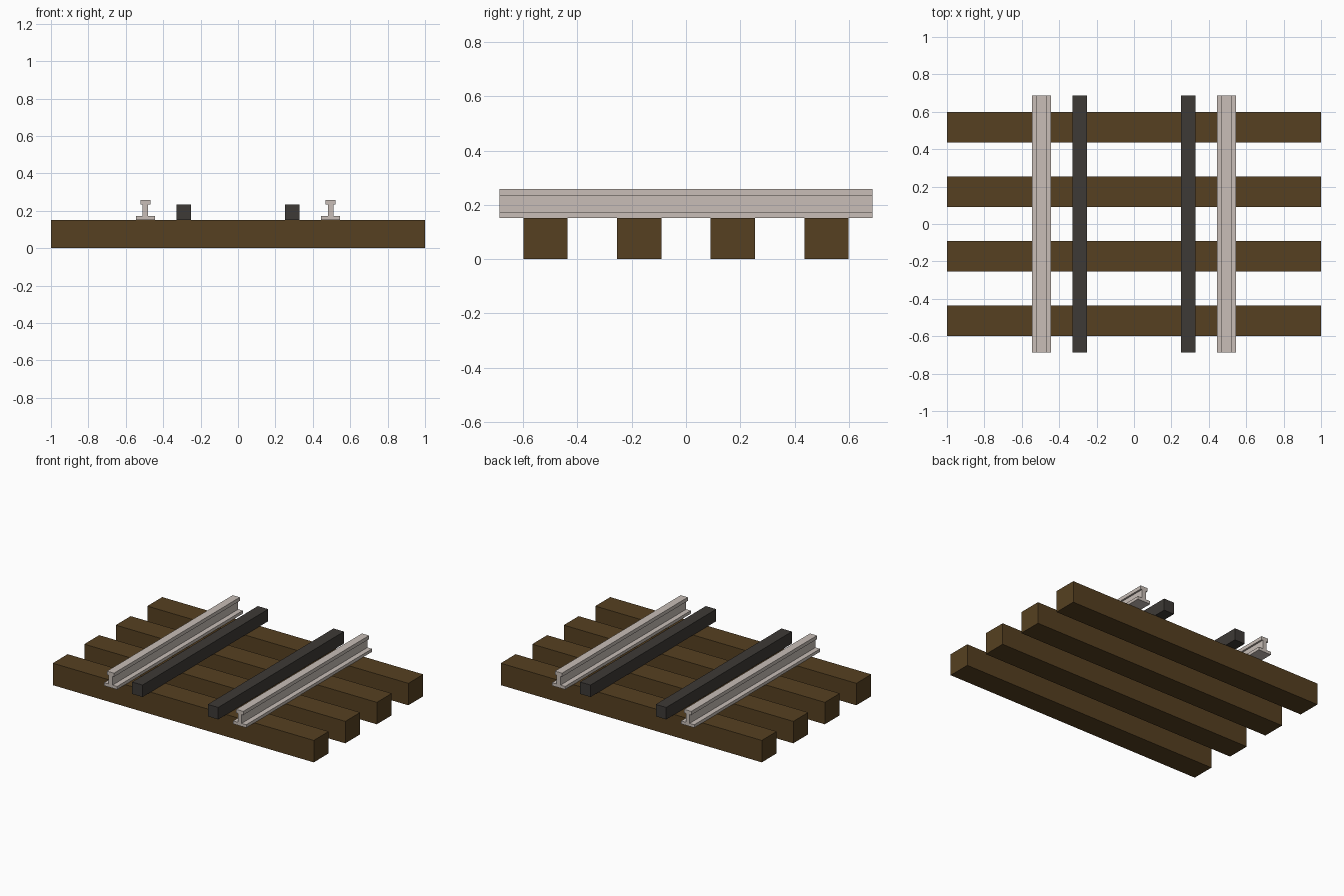
import bpy
import bmesh

cube = bpy.data.objects.get("Cube")
if cube:
    bpy.data.objects.remove(cube, do_unlink=True)


def material(name, rgb):
    m = bpy.data.materials.new(name)
    m.use_nodes = True
    colour = (*rgb, 1.0)
    m.diffuse_color = colour
    bsdf = next(n for n in m.node_tree.nodes if n.type == "BSDF_PRINCIPLED")
    bsdf.inputs["Base Color"].default_value = colour
    return m


wood = material("brown wood", (0.093, 0.051, 0.015))
steel = material("pale steel", (0.578, 0.515, 0.474))
iron = material("dark iron", (0.048, 0.042, 0.037))


def extrude_y(name, profile, length, centre, mat):
    """Sweep a closed (x, z) profile along y."""
    bm = bmesh.new()
    face = bm.faces.new([bm.verts.new((x, -length / 2, z)) for x, z in profile])
    result = bmesh.ops.extrude_face_region(bm, geom=[face])
    moved = [v for v in result["geom"] if isinstance(v, bmesh.types.BMVert)]
    bmesh.ops.translate(bm, verts=moved, vec=(0, length, 0))
    bmesh.ops.recalc_face_normals(bm, faces=bm.faces)
    mesh = bpy.data.meshes.new(name)
    bm.to_mesh(mesh)
    bm.free()
    mesh.materials.append(mat)
    obj = bpy.data.objects.new(name, mesh)
    obj.location = centre
    bpy.context.collection.objects.link(obj)
    return obj


def rectangle(half_width, bottom, top):
    return [(-half_width, bottom), (half_width, bottom),
            (half_width, top), (-half_width, top)]


TIE_TOP = 0.152
TRACK_LENGTH = 1.376

# Wooden cross ties
for i in range(4):
    y = (i - 1.5) * 0.345
    extrude_y(f"cross_tie_{i + 1}", rectangle(1.0, 0, TIE_TOP), 0.163, (0, y, 0), wood)

# Half of the rail section: foot, web and head, mirrored to close it
half = [(0.05, 0), (0.05, 0.021), (0.015, 0.021),
        (0.015, 0.082), (0.027, 0.082), (0.027, 0.107)]
rail_profile = half + [(-x, z) for x, z in reversed(half)]

# Running rails with square guard bars inside them
for side, s in (("left", 1), ("right", -1)):
    extrude_y(f"{side}_rail", rail_profile, TRACK_LENGTH, (s * 0.495, 0, TIE_TOP), steel)
    extrude_y(f"{side}_guard_bar", rectangle(0.04, 0, 0.083), TRACK_LENGTH,
              (s * 0.29, 0, TIE_TOP), iron)
